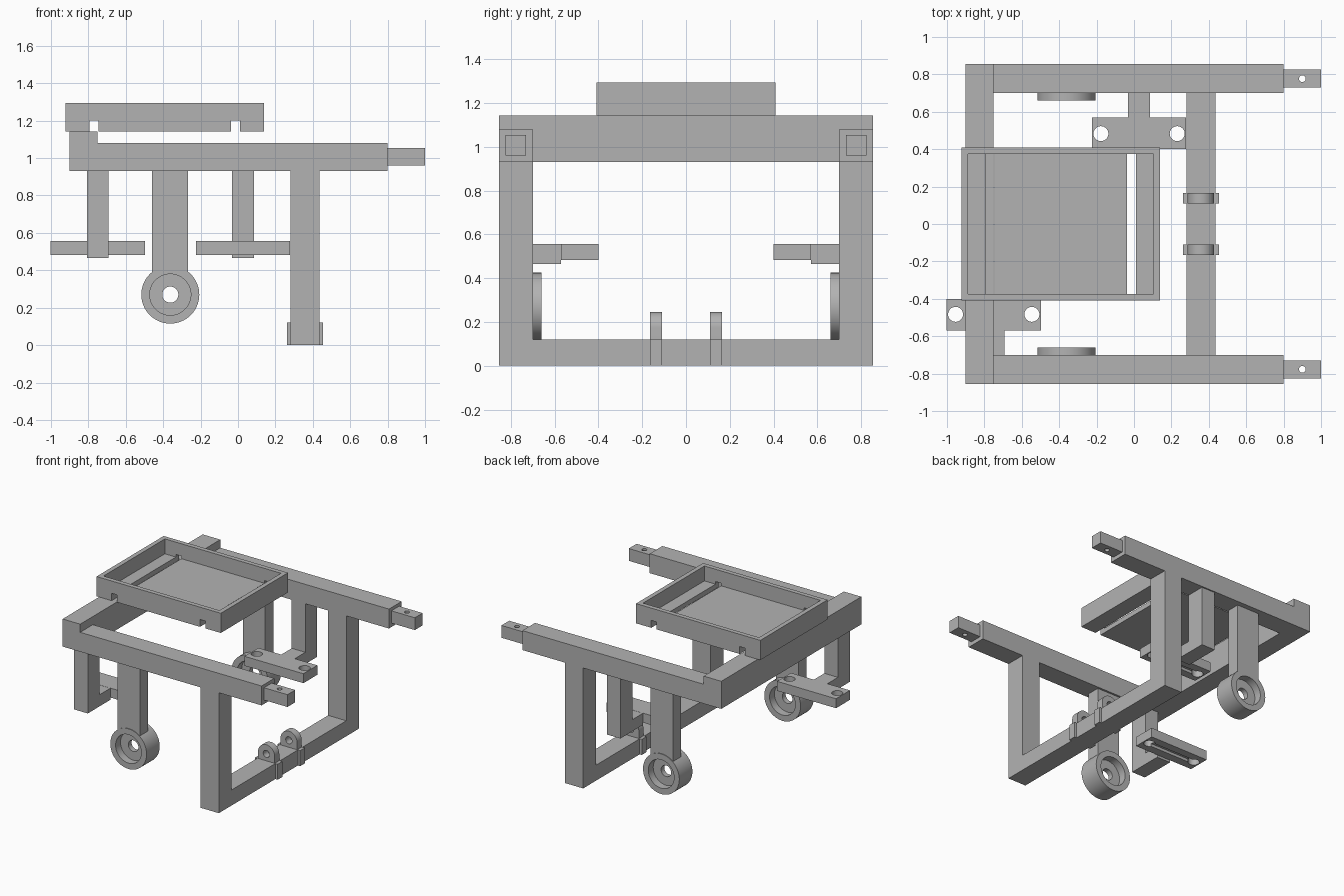
import bpy, bmesh, math
from mathutils import Matrix, Vector

cube = bpy.data.objects.get("Cube")
if cube:
    bpy.data.objects.remove(cube, do_unlink=True)

GREY = (0.45, 0.45, 0.45, 1.0)
metal = bpy.data.materials.new("plain_grey")
metal.use_nodes = True
metal.diffuse_color = GREY
metal.node_tree.nodes["Principled BSDF"].inputs["Base Color"].default_value = GREY


def add(name, bm):
    bmesh.ops.recalc_face_normals(bm, faces=bm.faces)
    mesh = bpy.data.meshes.new(name)
    bm.to_mesh(mesh)
    bm.free()
    ob = bpy.data.objects.new(name, mesh)
    bpy.context.collection.objects.link(ob)
    mesh.materials.append(metal)
    return ob


def box(name, x, y, z):
    """Box from (low, high) ranges."""
    bm = bmesh.new()
    bmesh.ops.create_cube(bm, size=1)
    for v in bm.verts:
        v.co = Vector([(r[0] + r[1]) / 2 + c * abs(r[1] - r[0])
                       for r, c in zip((x, y, z), v.co)])
    return add(name, bm)


def rod(name, centre, radius, length, axis="Z", sides=32):
    bm = bmesh.new()
    turn = Matrix.Rotation(math.pi / 2, 4, "X") if axis == "Y" else Matrix()
    bmesh.ops.create_cone(bm, cap_ends=True, segments=sides, radius1=radius,
                          radius2=radius, depth=length,
                          matrix=Matrix.Translation(centre) @ turn)
    return add(name, bm)


def cut(ob, *cutters):
    """Subtract each cutter, bake the result and discard the cutters."""
    for c in cutters:
        c.hide_render = True
        m = ob.modifiers.new("cut", "BOOLEAN")
        m.operation, m.solver, m.object = "DIFFERENCE", "EXACT", c
    dg = bpy.context.evaluated_depsgraph_get()
    baked = bpy.data.meshes.new_from_object(ob.evaluated_get(dg))
    ob.modifiers.clear()
    ob.data = baked
    baked.materials.clear()
    baked.materials.append(metal)
    for p in baked.polygons:
        p.material_index = 0
    for c in cutters:
        bpy.data.objects.remove(c, do_unlink=True)
    return ob


def smooth(ob):
    bpy.ops.object.select_all(action="DESELECT")
    ob.select_set(True)
    bpy.context.view_layer.objects.active = ob
    bpy.ops.object.shade_smooth_by_angle(angle=math.radians(30))


def wheel(name, x, y, z, sides=64):
    """Lathed rim with a thin web and an axle hole, turning about y."""
    rim, inner, bore, half, web = 0.155, 0.11, 0.043, 0.08, 0.02
    profile = [(rim, -half), (rim, half), (inner, half), (inner, web),
               (bore, web), (bore, -web), (inner, -web), (inner, -half)]
    bm = bmesh.new()
    rings = []
    for i in range(sides):
        a = math.tau * i / sides
        rings.append([bm.verts.new((x + r * math.cos(a), y + d, z + r * math.sin(a)))
                      for r, d in profile])
    n = len(profile)
    for i in range(sides):
        a, b = rings[i], rings[(i + 1) % sides]
        for j in range(n):
            k = (j + 1) % n
            bm.faces.new((a[j], a[k], b[k], b[j]))
    smooth(add(name, bm))


def bracket(side, label, cx):
    """Hanging post with an inward arm and a drilled mounting plate."""
    def span(a, b):
        return sorted((side * a, side * b))
    px = (cx - 0.058, cx + 0.058)
    box(label + "_hanger_post", px, span(0.70, 0.845), (0.465, 0.94))
    box(label + "_hanger_arm", px, span(0.57, 0.70), (0.465, 0.555))
    plate = box(label + "_mount_plate", (cx - 0.252, cx + 0.252),
                span(0.40, 0.57), (0.483, 0.556))
    yc = side * 0.483
    cut(plate,
        box("groove_cutter", (cx - 0.225, cx + 0.225), (yc - 0.022, yc + 0.022),
            (0.45, 0.505)),
        *[rod("hole_cutter", (cx + s * 0.204, yc, 0.52), 0.04, 0.3)
          for s in (-1, 1)])
    smooth(plate)


# Parts repeated on both sides
for side, label in ((1, "back"), (-1, "front")):
    ys = sorted((side * 0.70, side * 0.855))
    box(label + "_side_rail", (-0.76, 0.80), ys, (0.93, 1.08))
    box(label + "_leg", (0.28, 0.435), ys, (0, 0.93))
    peg = box(label + "_rail_peg", (0.80, 1.0),
              sorted((side * 0.73, side * 0.825)), (0.96, 1.055))
    cut(peg, rod("hole_cutter", (0.90, side * 0.777, 1.0), 0.018, 0.3))
    box(label + "_wheel_post", (-0.46, -0.268),
        sorted((side * 0.715, side * 0.815)), (0.385, 0.94))
    wheel(label + "_wheel", -0.362, side * 0.74, 0.27)

    # Pivot lug: clamp band around the lower bar with a rounded ear
    yl = side * 0.137
    yr = (yl - 0.028, yl + 0.028)
    box(label + "_lug_clamp", (0.262, 0.455), yr, (0, 0.12))
    bm = bmesh.new()
    arc = [(0.287, 0.10)] + [(0.358 - 0.071 * math.cos(math.pi * i / 20),
                              0.174 + 0.071 * math.sin(math.pi * i / 20))
                             for i in range(21)] + [(0.429, 0.10)]
    face = bm.faces.new([bm.verts.new((x, yr[0], z)) for x, z in arc])
    new = bmesh.ops.extrude_face_region(bm, geom=[face])["geom"]
    bmesh.ops.translate(bm, vec=(0, yr[1] - yr[0], 0),
                        verts=[v for v in new if isinstance(v, bmesh.types.BMVert)])
    ear = add(label + "_lug_ear", bm)
    cut(ear, rod("hole_cutter", (0.358, yl, 0.174), 0.027, 0.2, "Y"))
    smooth(ear)

bracket(1, "back", 0.027)
bracket(-1, "front", -0.75)

# Cross members
box("upper_crossbar", (-0.90, -0.75), (-0.855, 0.855), (0.93, 1.143))
box("lower_crossbar", (0.28, 0.435), (-0.70, 0.70), (0, 0.12))

# Open tray with two grooves across its underside
tray = box("tray", (-0.922, 0.14), (-0.41, 0.41), (1.143, 1.295))
cut(tray,
    box("well_cutter", (-0.887, 0.105), (-0.375, 0.375), (1.18, 1.4)),
    *[box("groove_cutter", (x, x + 0.047), (-0.6, 0.6), (1.0, 1.2))
      for x in (-0.793, -0.037)])

# The crossbar is taller than the rails only between the outer faces
bpy.ops.object.select_all(action="DESELECT")
